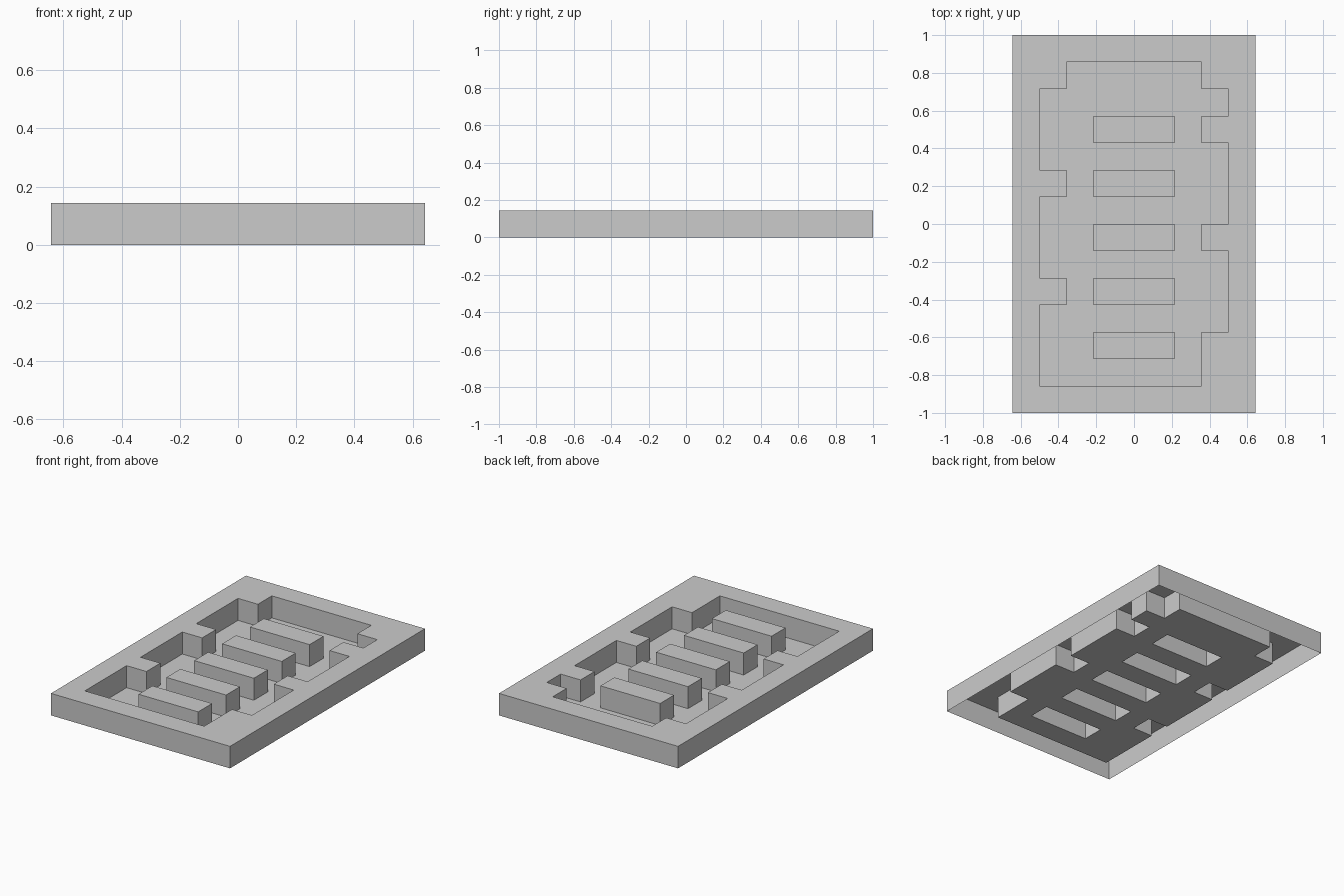
import bpy, bmesh

if "Cube" in bpy.data.objects:
    bpy.data.objects.remove(bpy.data.objects["Cube"])

U = 1 / 7   # one grid cell; also the wall height

# Plan of the tray seen from above, back row first: # raised, . sunken floor
PLAN = [
    "#########",
    "##.....##",
    "#.......#",
    "#..###.##",
    "#.......#",
    "##.###..#",
    "#.......#",
    "#..###.##",
    "#.......#",
    "##.###..#",
    "#.......#",
    "#..###.##",
    "#......##",
    "#########",
]
ROWS, COLS = len(PLAN), len(PLAN[0])


def raised(r, c):
    return 0 <= r < ROWS and 0 <= c < COLS and PLAN[r][c] == "#"


bm = bmesh.new()


def quad(points):
    bm.faces.new([bm.verts.new((x * U, y * U, z * U)) for x, y, z in points])


for r in range(ROWS):
    for c in range(COLS):
        x0, y0 = c - COLS / 2, ROWS / 2 - r - 1
        corners = [(x0, y0), (x0 + 1, y0), (x0 + 1, y0 + 1), (x0, y0 + 1)]
        h = 1 if raised(r, c) else 0
        # top of the block, or floor of the pocket
        quad([(x, y, h) for x, y in corners])
        if not h:
            continue
        # upright walls wherever the neighbour is lower (underside stays open)
        for i, (dr, dc) in enumerate([(1, 0), (0, 1), (-1, 0), (0, -1)]):
            if not raised(r + dr, c + dc):
                a, b = corners[i], corners[(i + 1) % 4]
                quad([(*a, 0), (*b, 0), (*b, 1), (*a, 1)])

bmesh.ops.remove_doubles(bm, verts=bm.verts, dist=1e-4)
mesh = bpy.data.meshes.new("walled_tray")
bm.to_mesh(mesh)
bm.free()
tray = bpy.data.objects.new("walled_tray", mesh)
bpy.context.collection.objects.link(tray)
